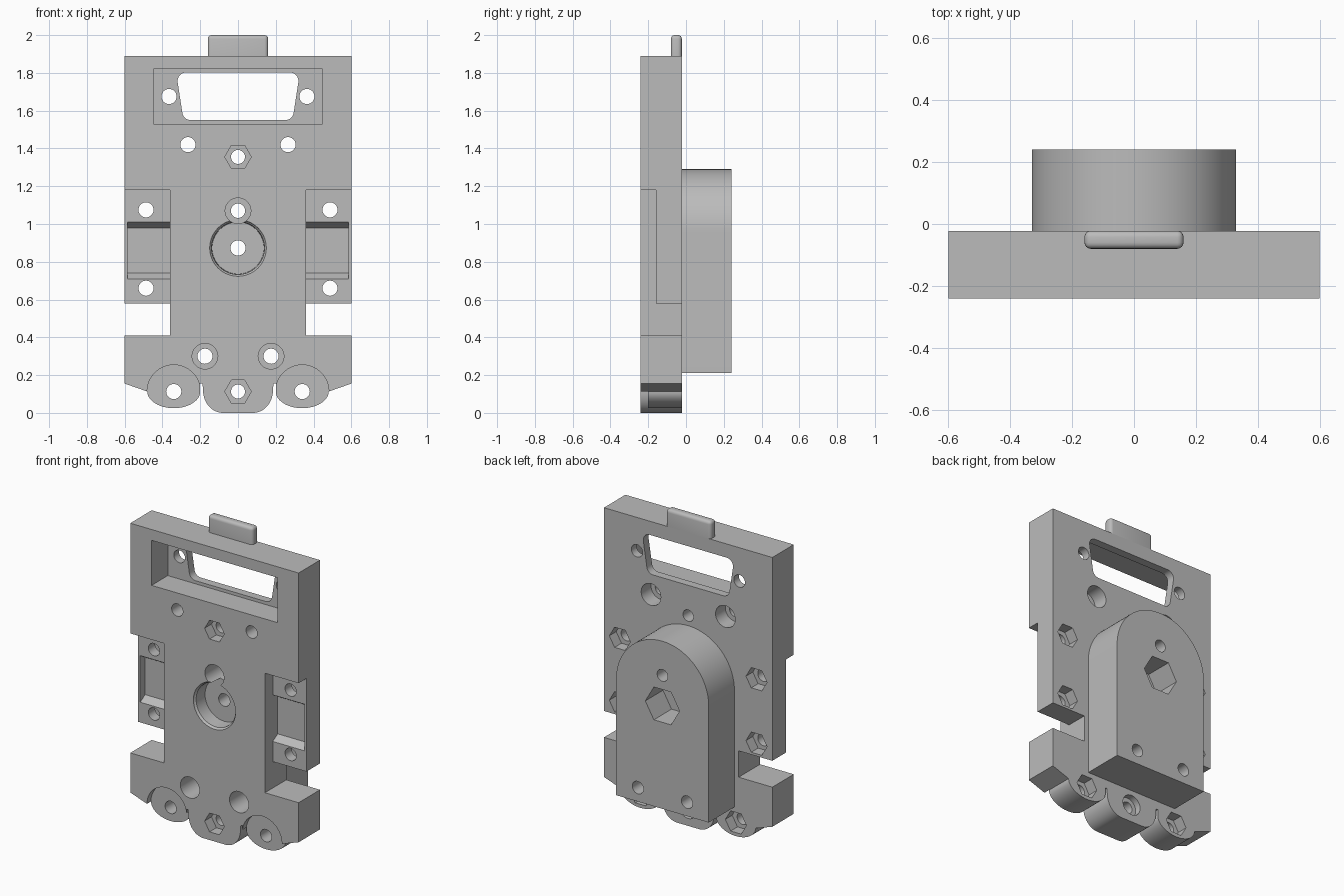
import bpy, bmesh, math

cube = bpy.data.objects.get("Cube")
if cube:
    bpy.data.objects.remove(cube, do_unlink=True)

FRONT, BACK, REAR = -0.24, -0.022, 0.24

grey = bpy.data.materials.new("plain_grey")
grey.use_nodes = True
grey.diffuse_color = (0.5, 0.5, 0.5, 1)
grey.node_tree.nodes["Principled BSDF"].inputs["Base Color"].default_value = (0.5, 0.5, 0.5, 1)


def loft(name, sections):
    """Solid through (y, outline) sections with equal point counts."""
    bm = bmesh.new()
    rings = [[bm.verts.new((x, y, z)) for x, z in pts] for y, pts in sections]
    n = len(rings[0])
    bm.faces.new(rings[0])
    bm.faces.new(rings[-1][::-1])
    for a, b in zip(rings, rings[1:]):
        for i in range(n):
            j = (i + 1) % n
            bm.faces.new((a[i], b[i], b[j], a[j]))
    bmesh.ops.recalc_face_normals(bm, faces=bm.faces)
    mesh = bpy.data.meshes.new(name)
    bm.to_mesh(mesh)
    bm.free()
    mesh.materials.append(grey)
    ob = bpy.data.objects.new(name, mesh)
    bpy.context.collection.objects.link(ob)
    return ob


def prism(name, pts, y0, y1):
    return loft(name, [(y0, pts), (y1, pts)])


def arc(cx, cz, rx, rz, a0, a1, n):
    angles = [math.radians(a0 + (a1 - a0) * i / n) for i in range(n + 1)]
    return [(cx + rx * math.cos(a), cz + rz * math.sin(a)) for a in angles]


def polygon(x, z, r, n=40):
    return arc(x, z, r, r, 0, 360, n)[:-1]


def rect(x0, x1, z0, z1):
    return [(x0, z0), (x1, z0), (x1, z1), (x0, z1)]


def cut(ob, cutter):
    """Subtract a helper solid and discard it."""
    cutter.hide_render = True
    mod = ob.modifiers.new("cut", 'BOOLEAN')
    mod.operation = 'DIFFERENCE'
    mod.solver = 'EXACT'
    mod.object = cutter
    dg = bpy.context.evaluated_depsgraph_get()
    mesh = bpy.data.meshes.new_from_object(ob.evaluated_get(dg))
    ob.modifiers.remove(mod)
    ob.data = mesh
    bpy.data.objects.remove(cutter, do_unlink=True)


def drill(ob, x, z, r=0.04):
    cut(ob, prism("drill", polygon(x, z, r, 32), -0.4, 0.4))


def front_pocket(ob, pts, depth):
    cut(ob, prism("pocket", pts, FRONT - 0.1, FRONT + depth))


def back_pocket(ob, pts, depth, face=BACK):
    cut(ob, prism("pocket", pts, face - depth, face + 0.1))


# Main plate: right half outline, mirrored to the left
half = [(0.6, 1.89), (0.6, 0.58), (0.36, 0.58), (0.36, 0.41), (0.6, 0.41), (0.6, 0.155)]
half += arc(0.34, 0.113, 0.14, 0.088, 0, -180, 24)
half += [(0.2, 0.155), (0.188, 0.155)]
half += arc(0.08, 0.12, 0.105, 0.12, 0, -90, 12)
plate = prism("main_plate", half + [(-x, z) for x, z in reversed(half)], FRONT, BACK)

# Rear housing with an arched top
arch = [(-0.33, 0.21), (0.33, 0.21)] + arc(0, 0.96, 0.33, 0.33, 0, 180, 48)
housing = prism("rear_housing", arch, BACK, REAR)

# Connector bay and its rounded tapered window
front_pocket(plate, rect(-0.448, 0.448, 1.53, 1.82), 0.165)
r = 0.045
window = (arc(0.275, 1.757, r, r, -8, 90, 8) + arc(-0.275, 1.757, r, r, 90, 188, 8)
          + arc(-0.25, 1.595, r, r, 188, 270, 8) + arc(0.25, 1.595, r, r, 270, 352, 8))
cut(plate, prism("window", window, -0.4, 0.1))

for s in (-1, 1):
    # Side steps with a sloped cradle pocket
    front_pocket(plate, rect(*sorted((s * 0.36, s * 0.7)), 0.5, 1.18), 0.08)
    x0, x1 = sorted((s * 0.36, s * 0.585))
    cut(plate, loft("cradle", [(-0.3, rect(x0, x1, 0.71, 1.01)),
                               (-0.16, rect(x0, x1, 0.71, 1.01)),
                               (-0.11, rect(x0, x1, 0.74, 0.98))]))
    # Screw holes with hexagonal nut seats at the back
    for x, z in ((0.487, 1.075), (0.487, 0.66), (0.34, 0.113)):
        back_pocket(plate, polygon(s * x, z, 0.075, 6), 0.07)
        drill(plate, s * x, z)
    # Round spot faces on the lower lobes
    front_pocket(plate, polygon(s * 0.34, 0.113, 0.141, 64), 0.04)
    # Connector screws and counterbored upper mounting holes
    drill(plate, s * 0.365, 1.675)
    back_pocket(plate, polygon(s * 0.265, 1.42, 0.07), 0.1)
    drill(plate, s * 0.265, 1.42)
    # Lower housing screws
    front_pocket(plate, polygon(s * 0.175, 0.3, 0.068), 0.15)
    for ob in (plate, housing):
        drill(ob, s * 0.175, 0.3)

# Central round recess with a softened rim
rim = [(FRONT - 0.05, 0.15), (FRONT, 0.15)]
rim += [(FRONT + 0.015 * math.sin(a), 0.15 - 0.015 * (1 - math.cos(a)))
        for a in (0.4, 0.8, 1.2)]
rim += [(FRONT + 0.1, 0.137)]
cut(plate, loft("dish", [(y, polygon(0, 0.873, rad, 64)) for y, rad in rim]))

# Centre line screws
front_pocket(plate, polygon(0, 1.07, 0.068), 0.15)
for z in (1.355, 0.113):
    front_pocket(plate, polygon(0, z, 0.07, 6), 0.07)
    drill(plate, 0, z, 0.037)
back_pocket(plate, polygon(0, 0.113, 0.065), 0.04)
back_pocket(housing, polygon(0, 0.873, 0.122, 6), 0.18, REAR)
for ob in (plate, housing):
    drill(ob, 0, 1.07, 0.038)
    drill(ob, 0, 0.873)

# Rounded tab on the top edge
tab = prism("top_tab", rect(-0.16, 0.16, 1.89, 2.0), -0.08, BACK)
bm = bmesh.new()
bm.from_mesh(tab.data)
edges = [e for e in bm.edges if max(v.co.z for v in e.verts) > 1.95]
bmesh.ops.bevel(bm, geom=edges, offset=0.02, segments=4, profile=0.5, affect='EDGES')
bm.to_mesh(tab.data)
bm.free()

# Smooth round walls, keep hard edges
bpy.ops.object.select_all(action='DESELECT')
for ob in (plate, housing, tab):
    ob.select_set(True)
bpy.context.view_layer.objects.active = plate
bpy.ops.object.shade_smooth_by_angle(angle=math.radians(28))
